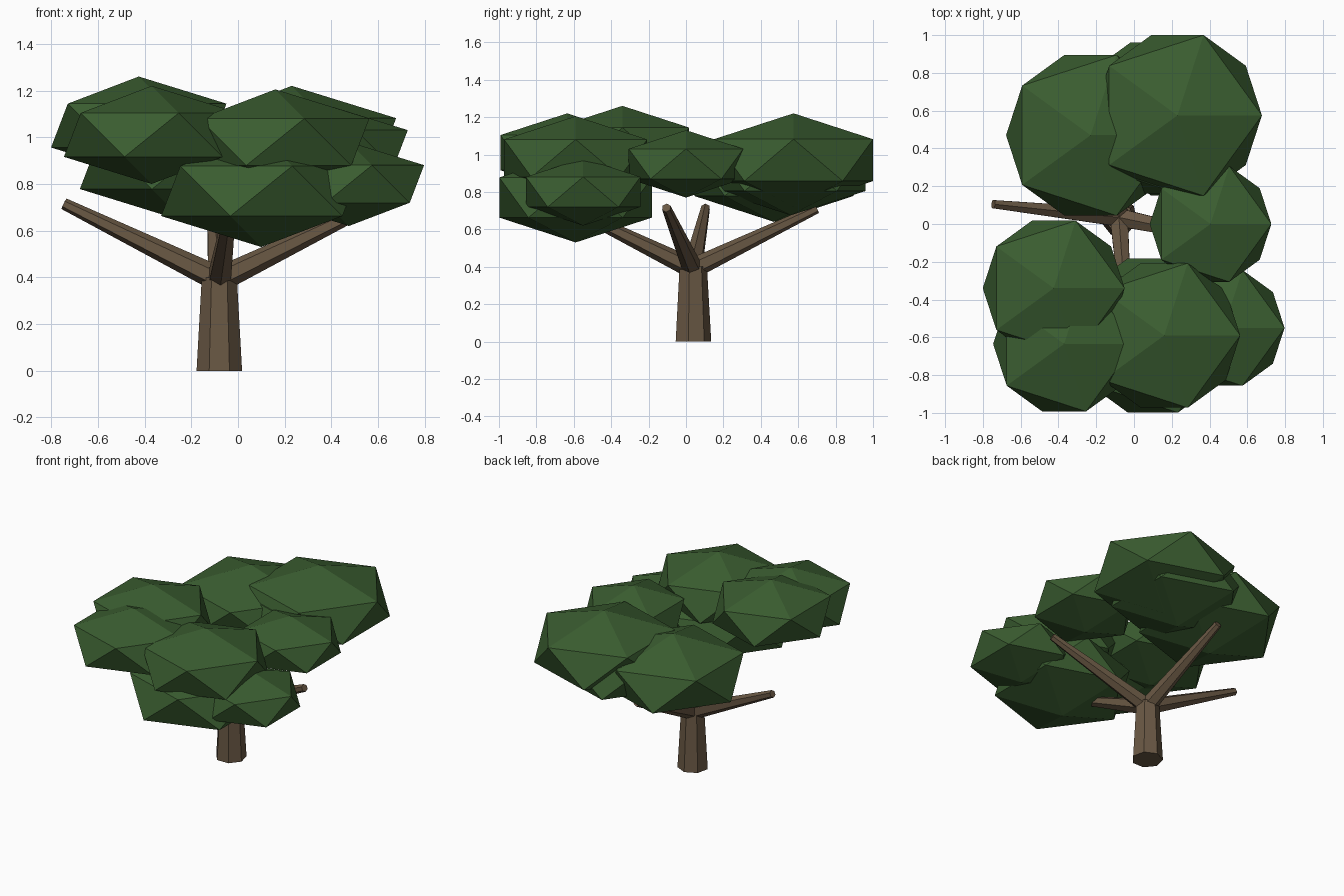
import bpy
from mathutils import Vector

cube = bpy.data.objects.get("Cube")
if cube:
    bpy.data.objects.remove(cube, do_unlink=True)


def material(name, rgb):
    mat = bpy.data.materials.new(name)
    mat.use_nodes = True
    mat.diffuse_color = (*rgb, 1)
    bsdf = mat.node_tree.nodes["Principled BSDF"]
    bsdf.inputs["Base Color"].default_value = (*rgb, 1)
    bsdf.inputs["Roughness"].default_value = 0.9
    return mat


bark = material("bark brown", (0.14, 0.096, 0.057))
leaf = material("leaf green", (0.043, 0.11, 0.03))


def limb(name, start, end, r1, r2, sides):
    """Tapered low-poly limb between two points."""
    start, end = Vector(start), Vector(end)
    axis = end - start
    bpy.ops.mesh.primitive_cone_add(vertices=sides, radius1=r1, radius2=r2,
                                    depth=axis.length, location=(start + end) / 2)
    obj = bpy.context.object
    obj.name = name
    obj.rotation_euler = axis.to_track_quat('Z', 'Y').to_euler() if axis.xy.length else (0, 0, 0)
    obj.data.materials.append(bark)


def clump(name, centre, radius):
    """Icosahedron flattened to half its height."""
    bpy.ops.mesh.primitive_ico_sphere_add(subdivisions=1, radius=radius, location=centre)
    obj = bpy.context.object
    obj.name = name
    obj.scale.z = 0.5
    obj.data.materials.append(leaf)


# Trunk
limb("trunk", (-0.08, 0.035, 0), (-0.08, 0.035, 0.4), 0.1, 0.077, 7)

# Four branches fanning out from the trunk top
fork = (-0.08, 0.035, 0.39)
branches = {
    "branch_right": (-0.745, 0.105, 0.715),
    "branch_left": (0.59, -0.105, 0.715),
    "branch_back": (-0.11, 0.70, 0.71),
    "branch_front": (-0.03, -0.63, 0.715),
}
for name, tip in branches.items():
    limb(name, fork, tip, 0.055, 0.025, 6)

# Foliage clumps: centre and radius
clumps = {
    "foliage_back_left": ((0.23, 0.575, 0.97), 0.5),
    "foliage_back_right": ((-0.23, 0.47, 0.89), 0.5),
    "foliage_back_under": ((0.11, 0.56, 0.91), 0.47),
    "foliage_left": ((0.405, 0, 0.95), 0.36),
    "foliage_right_upper": ((-0.425, -0.34, 1.05), 0.42),
    "foliage_right_front": ((-0.37, -0.635, 1.01), 0.42),
    "foliage_front_upper": ((0.16, -0.59, 0.98), 0.45),
    "foliage_front_under": ((0.1, -0.59, 0.77), 0.48),
    "foliage_left_front": ((0.475, -0.55, 0.80), 0.36),
}
for name, (centre, radius) in clumps.items():
    clump(name, centre, radius)
